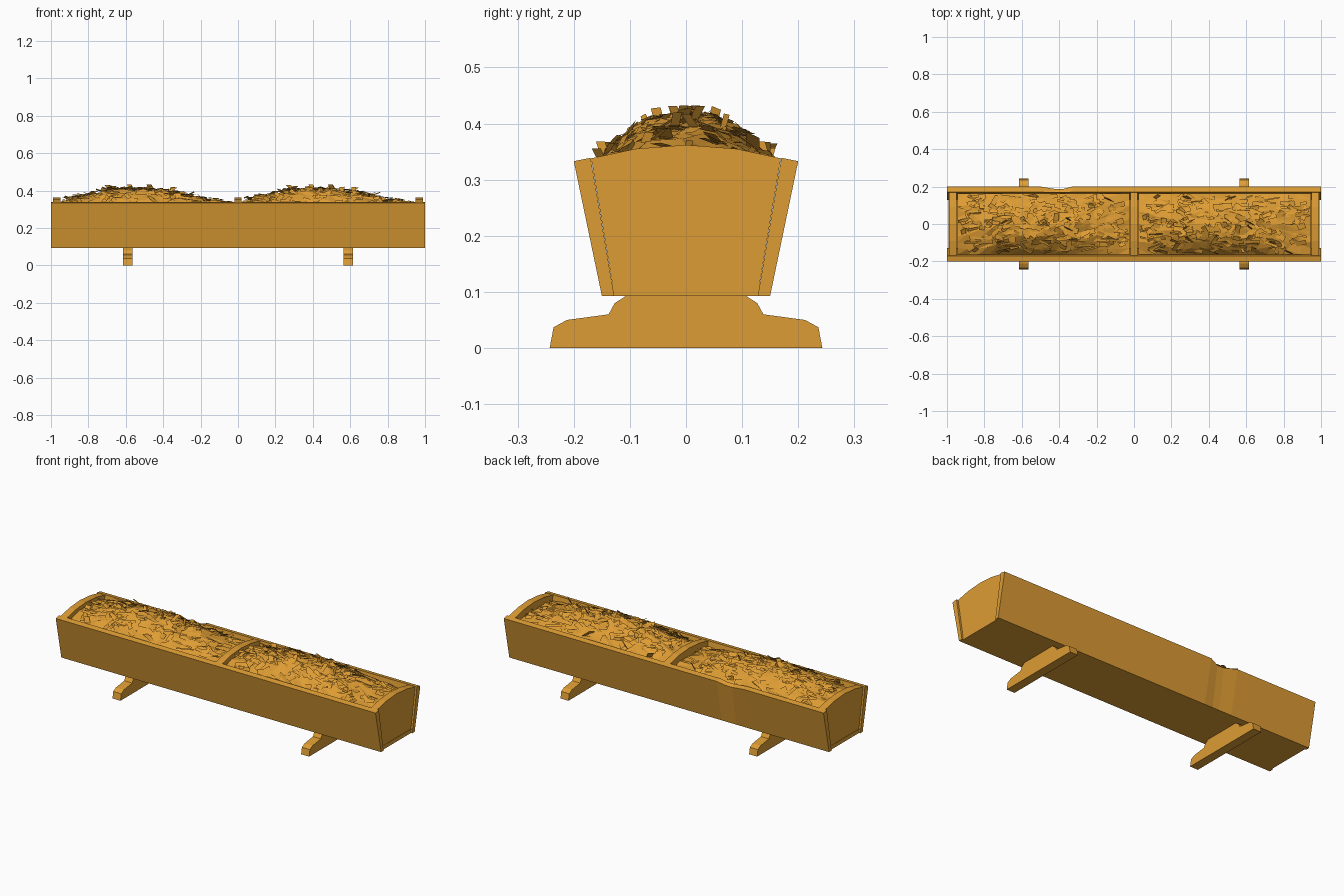
import bpy, bmesh, math, random
from mathutils import Vector, Matrix, Euler

cube = bpy.data.objects.get("Cube")
if cube:
    bpy.data.objects.remove(cube, do_unlink=True)

wood = bpy.data.materials.new("golden_wood")
wood.use_nodes = True
COLOR = (0.73, 0.335, 0.034, 1)
wood.diffuse_color = COLOR
wood.node_tree.nodes["Principled BSDF"].inputs["Base Color"].default_value = COLOR


def finish(bm, name):
    mesh = bpy.data.meshes.new(name)
    bm.to_mesh(mesh)
    bm.free()
    mesh.materials.append(wood)
    obj = bpy.data.objects.new(name, mesh)
    bpy.context.collection.objects.link(obj)
    return obj


def loft(name, profile, stations, tweak=None):
    """Sweep a (y, z) profile along x through the stations."""
    bm = bmesh.new()
    rings = []
    for x in stations:
        pts = tweak(x, profile) if tweak else profile
        rings.append([bm.verts.new((x, y, z)) for y, z in pts])
    n = len(profile)
    for a, b in zip(rings, rings[1:]):
        for i in range(n):
            j = (i + 1) % n
            bm.faces.new((a[i], a[j], b[j], b[i]))
    bm.faces.new(rings[0])
    bm.faces.new(rings[-1])
    bmesh.ops.recalc_face_normals(bm, faces=bm.faces)
    return finish(bm, name)


def mirrored(half):
    return half + [(-y, z) for y, z in reversed(half) if y > 0]


# Sloping side planks, the rear one with a chipped rim
plank = [(0.15, 0.093), (0.2, 0.333), (0.17, 0.339), (0.128, 0.093)]


def chip(x, pts):
    pts = list(pts)
    if abs(x + 0.4) < 0.05:
        pts[1] = (0.187, 0.318)
        pts[2] = (0.169, 0.33)
    return pts


loft("front_plank", [(-y, z) for y, z in plank], (-1, 1))
loft("back_plank", plank, (-1, -0.5, -0.42, -0.38, -0.33, 1), chip)

# Floor board
loft("floor_board", [(-0.13, 0.093), (0.13, 0.093), (0.133, 0.115), (-0.133, 0.115)], (-0.992, 0.992))

# Arched end boards and divider
board = mirrored([(0.131, 0.113), (0.169, 0.338), (0.09, 0.355), (0, 0.362)])
for name, x in (("right_end_board", -0.97), ("divider", 0), ("left_end_board", 0.97)):
    loft(name, board, (x - 0.02, x + 0.02))

# Shaped feet
foot = mirrored([(0.243, 0), (0.236, 0.037), (0.212, 0.05), (0.138, 0.06),
                 (0.127, 0.08), (0.105, 0.094)])
for name, x in (("right_foot", -0.59), ("left_foot", 0.59)):
    loft(name, foot, (x - 0.025, x + 0.025))

# Hay heaps: a bumpy mound covered in loose flakes
CREST = [0.34, 0.365, 0.385, 0.403, 0.407, 0.405, 0.395, 0.38, 0.36, 0.34, 0.325]
LENGTH, HALF = 0.92, 0.162


def height(u, v):
    t = min(max(u, 0), 0.999) * 10
    i = int(t)
    top = CREST[i] + (CREST[i + 1] - CREST[i]) * (t - i)
    edge = 0.312
    return edge + (top - edge) * (1 - min(abs(v), 1) ** 2.4)


def hay(name, x0, side):
    rng = random.Random(5)
    bm = bmesh.new()

    def place(u, v, lift=0):
        return Vector((x0 + u * LENGTH, side * v * HALF, height(u, v) + lift))

    # Mound surface
    cols, rows = 16, 10
    grid = []
    for i in range(cols + 1):
        line = []
        for j in range(rows + 1):
            u, v = i / cols, 2 * j / rows - 1
            if 0 < i < cols and 0 < j < rows:
                u += rng.uniform(-0.02, 0.02)
                v += rng.uniform(-0.06, 0.06)
            line.append(bm.verts.new(place(u, v, rng.uniform(-0.008, 0.006))))
        grid.append(line)
    for i in range(cols):
        for j in range(rows):
            a, b, c, d = grid[i][j], grid[i + 1][j], grid[i + 1][j + 1], grid[i][j + 1]
            bm.faces.new((a, b, c))
            bm.faces.new((a, c, d))
    # Skirt down into the trough
    rim = [e for e in bm.edges if e.is_boundary]
    skirt = bmesh.ops.extrude_edge_only(bm, edges=rim)["geom"]
    for vert in skirt:
        if isinstance(vert, bmesh.types.BMVert):
            vert.co.z = 0.2
            vert.co.y *= 0.88
    bmesh.ops.recalc_face_normals(bm, faces=bm.faces)

    # Flakes, mostly lying along the trough
    for k in range(230):
        u, v = rng.uniform(0.04, 0.96), rng.uniform(-0.93, 0.93)
        sliver = k % 3 == 0
        long = rng.uniform(0.07, 0.12) if sliver else rng.uniform(0.03, 0.06)
        wide = rng.uniform(0.01, 0.018) if sliver else rng.uniform(0.018, 0.032)
        slope = math.atan2((height(u, v + 0.02) - height(u, v - 0.02)) * side, 0.04 * HALF)
        turn = Matrix.Rotation(slope, 3, "X") @ Euler((
            rng.gauss(0, 0.3), rng.gauss(0, 0.12 if sliver else 0.25),
            rng.gauss(0, 0.3 if sliver else 0.7))).to_matrix()
        centre = place(u, v, rng.uniform(0.003, 0.012))
        limit = 0.5 * long + 0.005
        centre.x = min(max(centre.x, x0 + limit), x0 + LENGTH - limit)
        corners = []
        for sx, sy in ((-1, -1), (1, -1), (1, 1), (-1, 1)):
            p = centre + turn @ Vector((sx * long / 2, sy * wide / 2, 0))
            p.y = min(max(p.y, -0.163), 0.163)
            corners.append(bm.verts.new(p))
        bm.faces.new(corners)

    # A few upright tufts on the crest and along the edge
    for k in range(12):
        v = rng.uniform(-0.15, 0.15) if k < 7 else rng.choice((-0.88, 0.88))
        root = place(rng.uniform(0.15, 0.65) if k < 7 else rng.uniform(0.1, 0.9), v)
        lean = Vector((rng.uniform(-0.05, 0.05), rng.uniform(-0.02, 0.02), rng.uniform(0.025, 0.035)))
        across = Vector((0.012, 0.008 * rng.choice((-1, 1)), 0))
        bm.faces.new([bm.verts.new(p) for p in (
            root - across, root + across, root + across + lean, root - across + lean)])
    return finish(bm, name)


hay("right_hay_heap", -0.945, 1)
hay("left_hay_heap", 0.025, -1)
